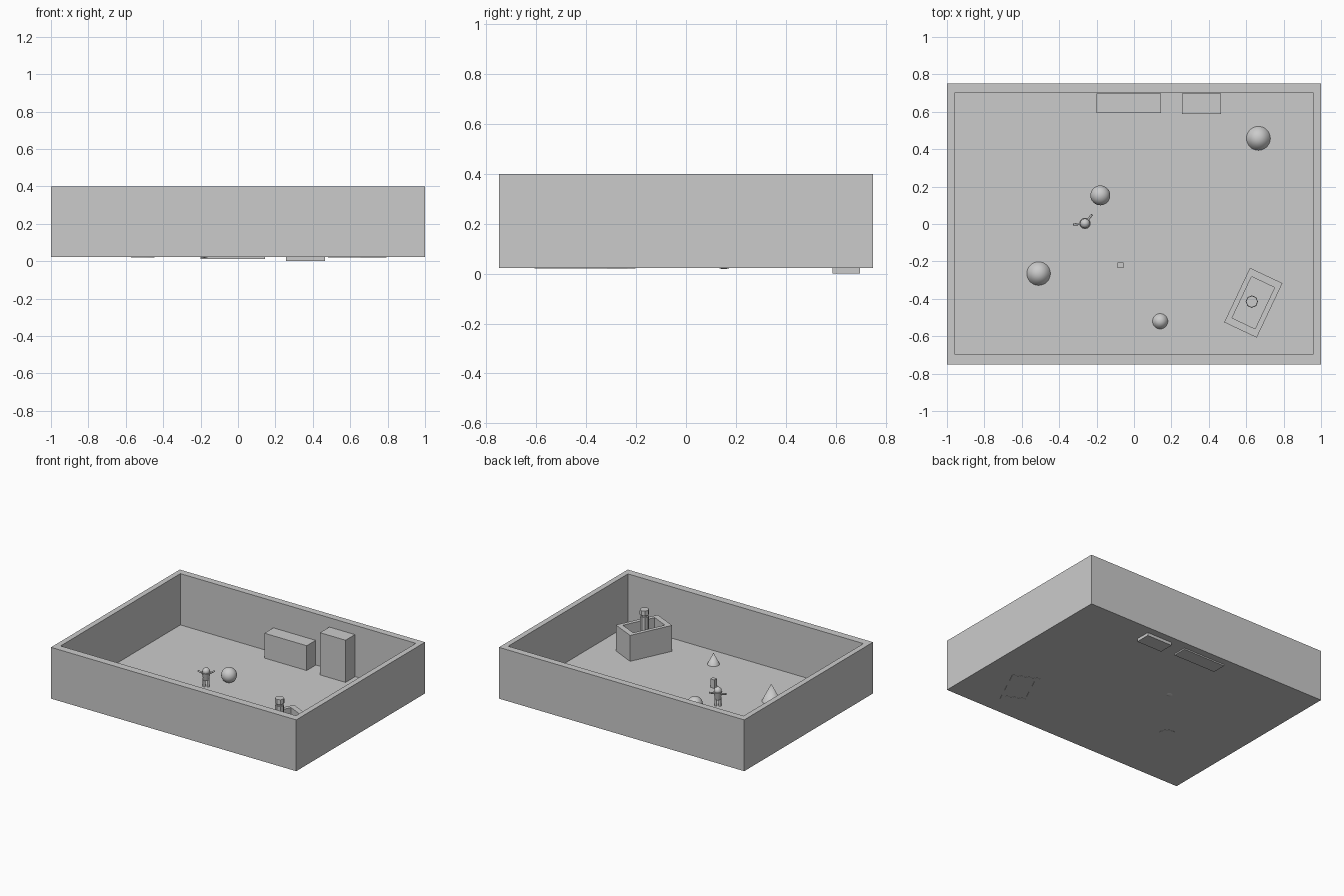
import bpy, bmesh, math
from mathutils import Vector

if "Cube" in bpy.data.objects:
    bpy.data.objects.remove(bpy.data.objects["Cube"])

FLOOR = 0.022


def box(name, x0, x1, y0, y1, z0, z1):
    bpy.ops.mesh.primitive_cube_add(size=1, location=((x0 + x1) / 2, (y0 + y1) / 2, (z0 + z1) / 2))
    ob = bpy.context.object
    ob.name = name
    ob.scale = (x1 - x0, y1 - y0, z1 - z0)
    return ob


def smooth():
    bpy.ops.object.shade_smooth_by_angle(angle=math.radians(35))


def cone(name, x, y, z0, z1, r0, r1=0.0, sides=32):
    bpy.ops.mesh.primitive_cone_add(vertices=sides, radius1=r0, radius2=r1, depth=z1 - z0,
                                    location=(x, y, (z0 + z1) / 2))
    bpy.context.object.name = name
    smooth()
    return bpy.context.object


def ball(name, loc, r, scale=(1, 1, 1)):
    bpy.ops.mesh.primitive_uv_sphere_add(segments=32, ring_count=16, radius=r, location=loc)
    ob = bpy.context.object
    ob.name = name
    ob.scale = scale
    smooth()
    return ob


def rod(name, a, b, r):
    a, b = Vector(a), Vector(b)
    bpy.ops.mesh.primitive_cylinder_add(vertices=12, radius=r, depth=(b - a).length, location=(a + b) / 2)
    ob = bpy.context.object
    ob.name = name
    ob.rotation_euler = (b - a).to_track_quat('Z', 'Y').to_euler()
    smooth()


def frame(name, outer, inner, z0, z1):
    """Rectangular ring; outer and inner are (x0, x1, y0, y1)."""
    bm = bmesh.new()
    rings = []
    for (x0, x1, y0, y1), z in ((outer, z0), (outer, z1), (inner, z1), (inner, z0)):
        rings.append([bm.verts.new((x, y, z)) for x, y in ((x0, y0), (x1, y0), (x1, y1), (x0, y1))])
    for k in range(4):
        a, b = rings[k], rings[(k + 1) % 4]
        for i in range(4):
            j = (i + 1) % 4
            bm.faces.new((a[i], a[j], b[j], b[i]))
    bmesh.ops.recalc_face_normals(bm, faces=bm.faces)
    me = bpy.data.meshes.new(name)
    bm.to_mesh(me)
    bm.free()
    ob = bpy.data.objects.new(name, me)
    bpy.context.collection.objects.link(ob)
    return ob


# room shell
frame("room_walls", (-1, 1, -0.75, 0.75), (-0.96, 0.96, -0.695, 0.70), FLOOR, 0.40)
bpy.ops.mesh.primitive_plane_add(size=1, location=(0, 0.0025, FLOOR))
bpy.context.object.name = "room_floor"
bpy.context.object.scale = (1.92, 1.395, 1)

# cabinets on the back wall
box("low_cabinet", -0.20, 0.145, 0.593, 0.697, 0.012, 0.205)
box("tall_cabinet", 0.257, 0.465, 0.588, 0.697, 0.0, 0.333)

# loose cones, ball and block
cone("left_cone", -0.51, -0.265, 0.02, 0.148, 0.064)
cone("right_cone", 0.665, 0.458, 0.022, 0.145, 0.064)
cone("small_cone", 0.14, -0.52, 0.022, 0.105, 0.041)
ball("ball", (-0.18, 0.153, 0.071), 0.053)
box("small_block", -0.087, -0.055, -0.235, -0.206, FLOOR, 0.085)

# little figure with outstretched arms
fx, fy = -0.262, 0.003
for s in (-1, 1):
    cone("figure_leg", fx + s * 0.012, fy + s * 0.007, FLOOR, 0.085, 0.009, 0.009, 12)
cone("figure_body", fx, fy, 0.07, 0.125, 0.018, 0.03)
ball("figure_head", (fx, fy, 0.134), 0.026)
rod("figure_left_arm", (fx, fy, 0.108), (-0.325, -0.003, 0.122), 0.006)
rod("figure_right_arm", (fx, fy, 0.108), (-0.225, 0.05, 0.127), 0.006)

# hollow counter, turned, with a post-like figure inside
counter = frame("counter", (-0.161, 0.161, -0.096, 0.096), (-0.122, 0.122, -0.068, 0.068), 0.02, 0.213)
counter.location = (0.638, -0.421, 0)
counter.rotation_euler = (0, 0, math.radians(64.7))
cone("attendant_body", 0.63, -0.415, FLOOR, 0.285, 0.03, 0.03, 8)
cone("attendant_neck", 0.63, -0.415, 0.285, 0.30, 0.021, 0.021, 8)
cone("attendant_head", 0.63, -0.415, 0.30, 0.335, 0.033, 0.031, 8)
